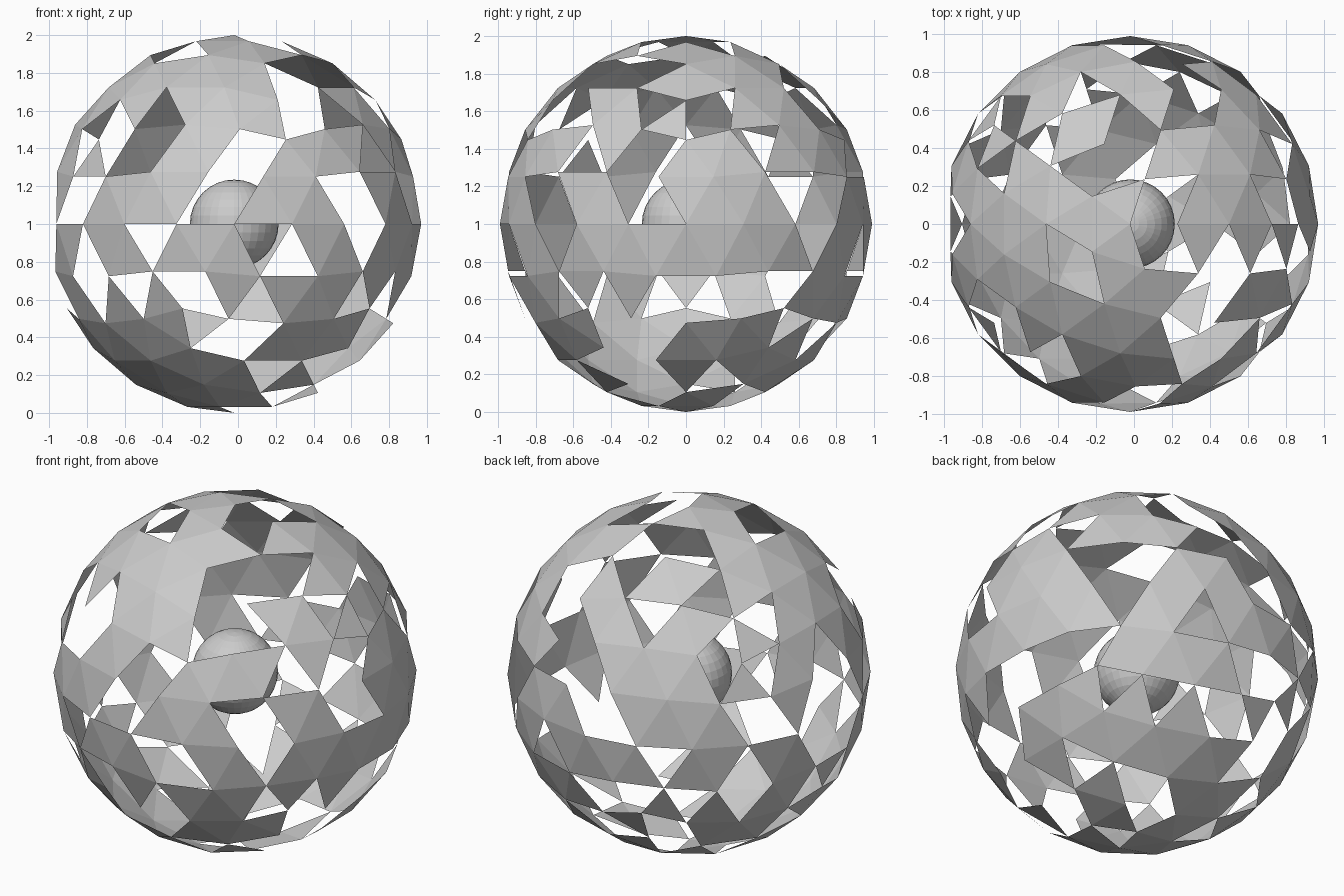
import bpy, bmesh, math

if "Cube" in bpy.data.objects:
    bpy.data.objects.remove(bpy.data.objects["Cube"])

# Panel plan, one text row per ring of triangles from top to bottom.
# "o" = panel, "." = opening, counted anticlockwise (seen from above).
PLAN = [
    ".ooo.",
    "o.o" "..." "oo." ".oo" "o.o",
    "oooo." "o.oo." "ooooo" "ooooo" "....o",
    "..ooo.." ".oo.oo." "o.oooo." ".o.oooo" "...oo.o",
    "ooo.oooo...oooo.o.oo.oo.o...oo..oooo.o..",
    "oooo...ooo..oooo..o...o..oooo..ooo..oo..",
    "ooooo.oo.oooo.oo.oo...oo.oo.ooo..oo.oooo",
    ".....ooooo...o.o.oo.o.oo.o.o..o.ooo.o.o.",
    ".o.o..o" "..ooo.o" "ooooooo" "...oooo" "...oooo",
    "ooooo" ".o.oo" "ooooo" "oo.o." "..o.o",
    "..o" "oo." "ooo" "oo." ".oo",
    ".oo.o",
]
CENTRE = (-0.02, 0.0, 1.0)


def vertex_rows(bm):
    """Number of edges between each vertex and the top pole."""
    top = max(bm.verts, key=lambda v: v.co.z)
    rows, front = {top: 0}, [top]
    while front:
        nxt = []
        for v in front:
            for e in v.link_edges:
                w = e.other_vert(v)
                if w not in rows:
                    rows[w] = rows[v] + 1
                    nxt.append(w)
        front = nxt
    return rows


def add_object(name, bm):
    mesh = bpy.data.meshes.new(name)
    bm.to_mesh(mesh)
    bm.free()
    obj = bpy.data.objects.new(name, mesh)
    obj.location = CENTRE
    bpy.context.collection.objects.link(obj)
    return obj


# Broken shell: faceted ball with panels left out
bm = bmesh.new()
bmesh.ops.create_icosphere(bm, subdivisions=3, radius=1.0)
rows = vertex_rows(bm)
rings = [[] for _ in PLAN]
for f in bm.faces:
    rings[min(rows[v] for v in f.verts)].append(f)

openings = []
for i, (ring, plan) in enumerate(zip(rings, PLAN)):
    start = 36 if i >= 8 else 0

    def turn(f):
        c = f.calc_center_median()
        return (math.degrees(math.atan2(c.y, c.x)) - start + 1) % 360

    ring.sort(key=turn)
    openings += [f for f, mark in zip(ring, plan) if mark == "."]
bmesh.ops.delete(bm, geom=openings, context='FACES')
shell = add_object("panel_shell", bm)
shell.scale = (0.99, 0.99, 1.0)

# Core ball in the middle
bm = bmesh.new()
bmesh.ops.create_uvsphere(bm, u_segments=32, v_segments=16, radius=0.235)
add_object("core_ball", bm)
